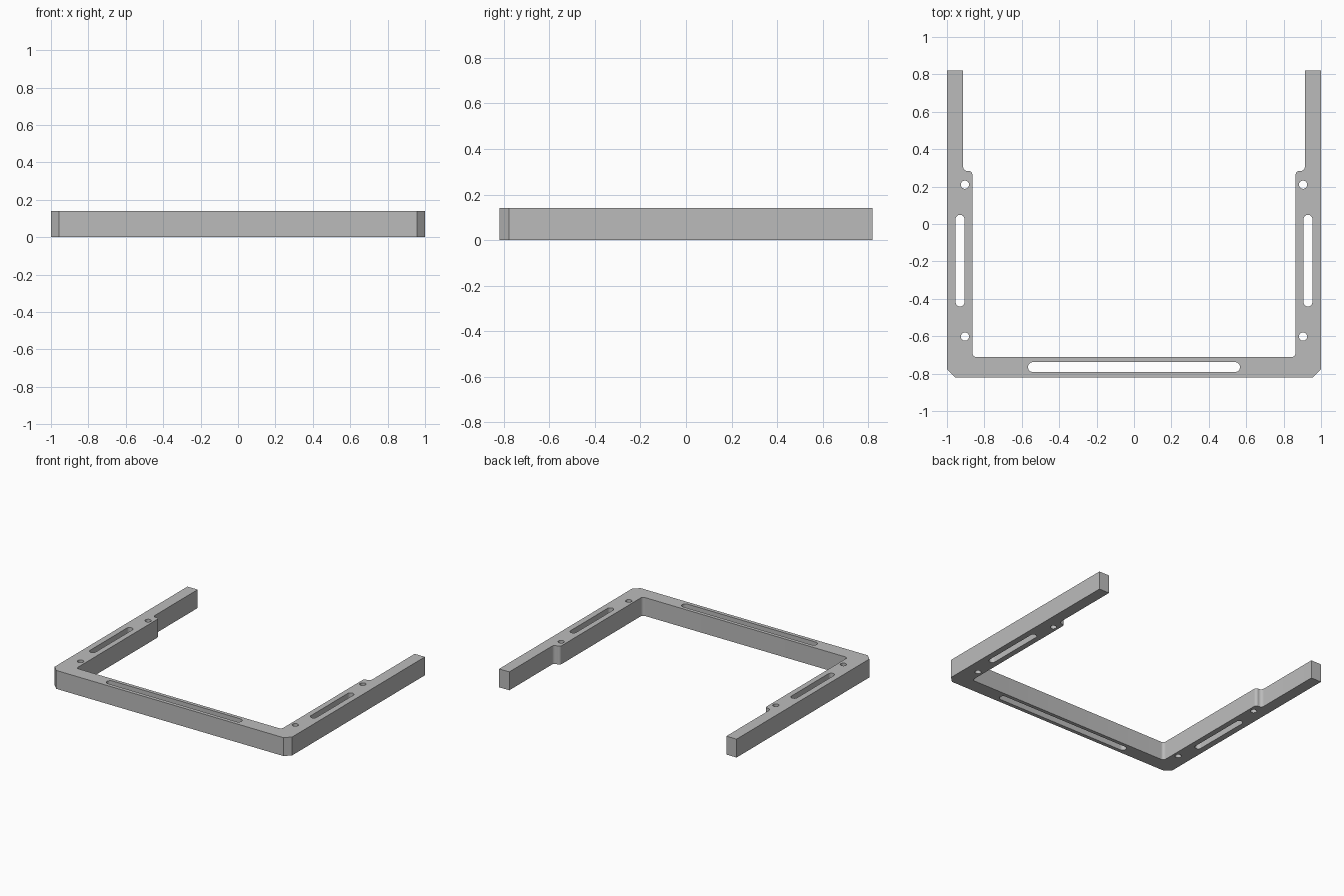
import bpy, bmesh, math
from mathutils import Vector

if "Cube" in bpy.data.objects:
    bpy.data.objects.remove(bpy.data.objects["Cube"])

HEIGHT = 0.14
STEPS = 8


def rounded(corners):
    """Closed outline from (x, y, radius) corners; rounded corners are square."""
    out = []
    for i, (x, y, r) in enumerate(corners):
        p = Vector((x, y))
        if r == 0:
            out.append(p)
            continue
        a = (Vector(corners[i - 1][:2]) - p).normalized()
        b = (Vector(corners[(i + 1) % len(corners)][:2]) - p).normalized()
        centre = p + r * (a + b)
        for k in range(STEPS + 1):
            t = math.pi / 2 * k / STEPS
            out.append(centre - r * (b * math.cos(t) + a * math.sin(t)))
    return out


def slot(x, y, w, h):
    """Opening with full round ends; equal sides give a round hole."""
    r = min(w, h) / 2
    w, h = w / 2, h / 2
    return rounded([(x - w, y - h, r), (x + w, y - h, r),
                    (x + w, y + h, r), (x - w, y + h, r)])


# Outer contour: one half, then its mirror
half = [(0.957, -0.82, 0), (1, -0.777, 0), (1, 0.82, 0), (0.914, 0.82, 0),
        (0.914, 0.283, 0.025), (0.864, 0.283, 0.02), (0.864, -0.711, 0.022)]
loops = [rounded(half + [(-x, y, r) for x, y, r in reversed(half)])]

# Front slot, side slots and screw holes
loops.append(slot(0, -0.765, 1.134, 0.053))
for side in (-1, 1):
    loops.append(slot(side * 0.93, -0.196, 0.048, 0.49))
    for y in (0.21, -0.602):
        loops.append(slot(side * 0.904, y, 0.044, 0.044))

# Flat sheet with openings
bm = bmesh.new()
for loop in loops:
    verts = [bm.verts.new((p.x, p.y, HEIGHT / 2)) for p in loop]
    for i, v in enumerate(verts):
        bm.edges.new((verts[i - 1], v))
bmesh.ops.remove_doubles(bm, verts=bm.verts, dist=0.0005)
bmesh.ops.triangle_fill(bm, edges=bm.edges[:], use_beauty=True, normal=(0, 0, 1))
bmesh.ops.recalc_face_normals(bm, faces=bm.faces)
mesh = bpy.data.meshes.new("u_shaped_frame")
bm.to_mesh(mesh)
bm.free()

grey = bpy.data.materials.new("light grey")
grey.use_nodes = True
colour = (0.5, 0.5, 0.5, 1)
grey.diffuse_color = colour
grey.node_tree.nodes["Principled BSDF"].inputs["Base Color"].default_value = colour
mesh.materials.append(grey)

# Thicken the sheet into the frame
frame = bpy.data.objects.new("u_shaped_frame", mesh)
bpy.context.collection.objects.link(frame)
solid = frame.modifiers.new("thickness", 'SOLIDIFY')
solid.thickness = HEIGHT
solid.offset = 0

bpy.ops.object.select_all(action='DESELECT')
frame.select_set(True)
bpy.context.view_layer.objects.active = frame
bpy.ops.object.modifier_apply(modifier=solid.name)
bpy.ops.object.shade_smooth_by_angle(angle=math.radians(30))
